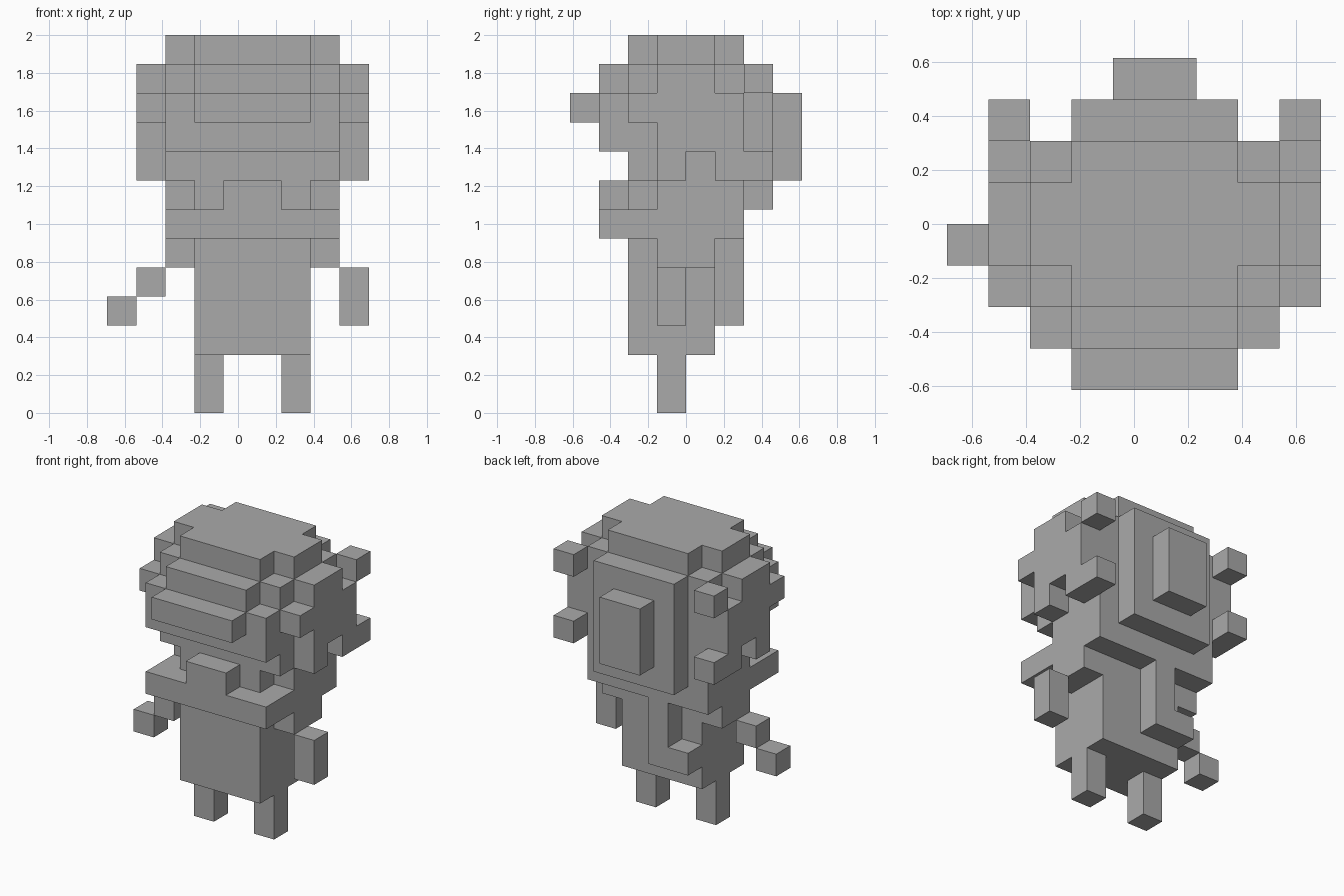
import bpy
import bmesh
from mathutils import Vector

cube = bpy.data.objects.get("Cube")
if cube:
    bpy.data.objects.remove(cube, do_unlink=True)

UNIT = 2 / 13                    # size of one block
ORIGIN = Vector((4.5, 4, 0))     # block coordinates of the world origin
MIDDLE = 5                       # mirror line of the body, in blocks

grey = bpy.data.materials.new("plain grey")
grey.use_nodes = True
colour = (0.4, 0.4, 0.4, 1)
grey.diffuse_color = colour
grey.node_tree.nodes["Principled BSDF"].inputs["Base Color"].default_value = colour


def part(name, *boxes):
    """Object made of boxes, each given as x, y and z ranges in blocks."""
    bm = bmesh.new()
    for ranges in boxes:
        low = Vector([r[0] for r in ranges])
        high = Vector([r[1] for r in ranges])
        for v in bmesh.ops.create_cube(bm, size=1)["verts"]:
            spot = [lo if c < 0 else hi for c, lo, hi in zip(v.co, low, high)]
            v.co = (Vector(spot) - ORIGIN) * UNIT
    mesh = bpy.data.meshes.new(name)
    bm.to_mesh(mesh)
    bm.free()
    mesh.materials.append(grey)
    obj = bpy.data.objects.new(name, mesh)
    bpy.context.collection.objects.link(obj)
    return obj


def pair(name, *boxes):
    """The same part on both sides of the body."""
    part("left_" + name, *boxes)
    flipped = [((2 * MIDDLE - x[1], 2 * MIDDLE - x[0]), y, z) for x, y, z in boxes]
    part("right_" + name, *flipped)


# Legs, torso and shoulders
pair("leg", ((6, 7), (3, 4), (0, 2)))
part("torso", ((3, 7), (2, 5), (2, 6)))
part("shoulders", ((2, 8), (3, 5), (5, 6)))

# Arms: one hangs down, the other reaches outwards
part("left_arm", ((8, 9), (3, 4), (3, 5)))
part("right_arm", ((1, 2), (3, 4), (4, 5)))
part("right_hand", ((0, 1), (3, 4), (3, 4)))

# Collar with its front knot, neck and back tail
part("collar", ((2, 8), (1, 6), (6, 7)))
part("collar_knot", ((4, 6), (1, 2), (7, 8)))
part("neck", ((2, 8), (3, 6), (7, 8)), ((3, 7), (2, 3), (7, 8)))
part("back_tail", ((4, 5), (5, 6), (3, 6)), ((3, 4), (5, 6), (3, 4)))

# Head, stepped crown and face
part("head", ((2, 8), (2, 6), (8, 12)))
part("crown", ((2, 8), (3, 5), (12, 13)), ((3, 7), (2, 6), (12, 13)))
part("face", ((2, 8), (1, 2), (9, 11)))
part("brow", ((3, 7), (1, 2), (11, 12)))
part("visor", ((3, 7), (0, 1), (10, 11)))

# Ear pieces with front stud and rear knobs
pair("ear",
     ((8, 9), (3, 5), (9, 12)),
     ((8, 9), (3, 4), (8, 9)),
     ((8, 9), (5, 6), (8, 11)))
pair("ear_stud", ((8, 9), (2, 3), (10, 11)))
pair("upper_knob", ((8, 9), (6, 7), (11, 12)))
pair("lower_knob", ((8, 9), (6, 7), (8, 9)))

# Panel on the back of the head
part("back_panel", ((3, 7), (6, 7), (7, 12)))
part("back_plate", ((4, 6), (7, 8), (8, 11)))
